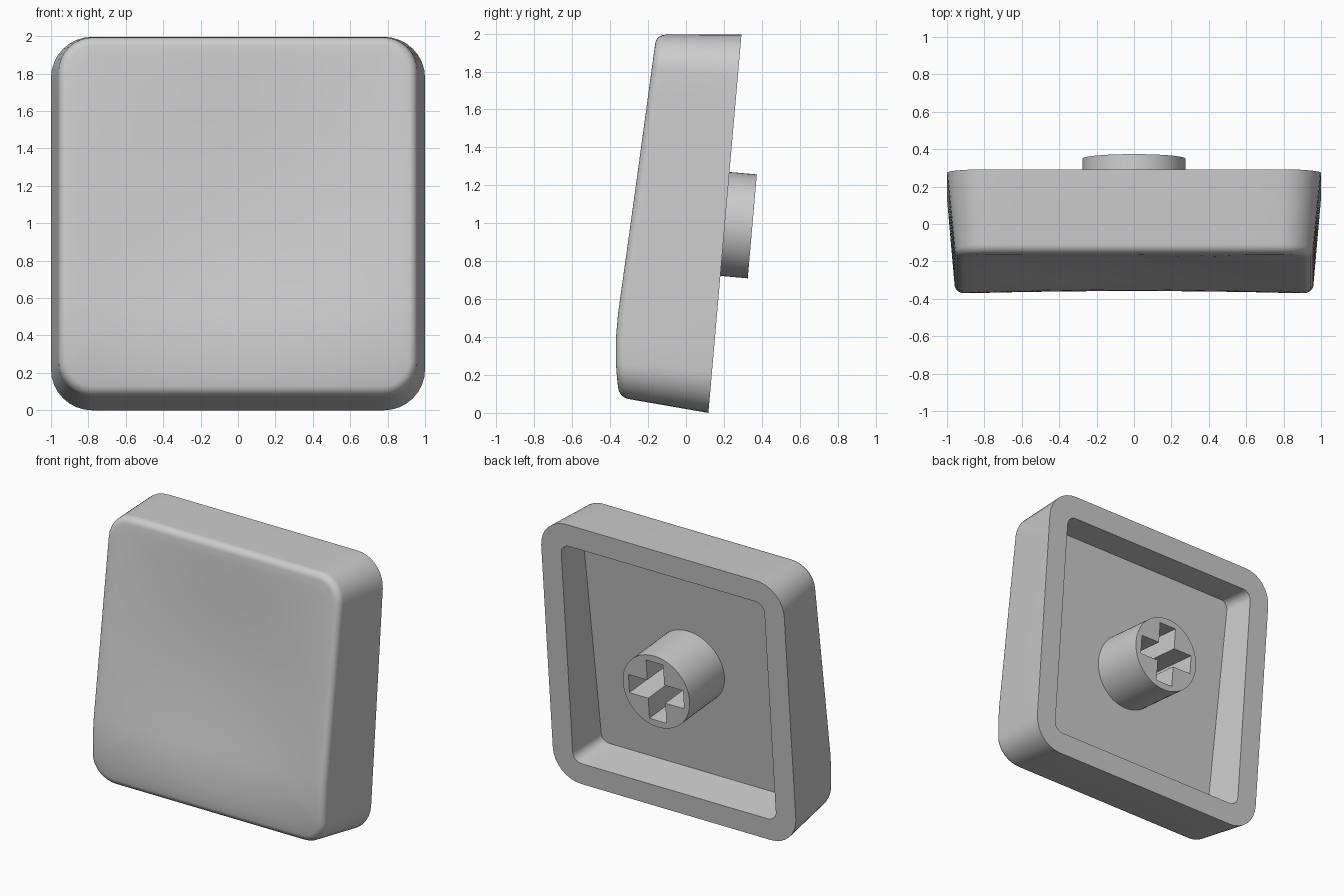
import bpy, bmesh, math
from mathutils import Matrix, Vector

if "Cube" in bpy.data.objects:
    bpy.data.objects.remove(bpy.data.objects["Cube"])

TILT = math.radians(5)
# Local frame: x across, y up along the back plane, z out towards the front
FRAME = Matrix.Translation((0, 0.118, 0)) @ Matrix.Rotation(math.radians(90) - TILT, 4, 'X')

grey = bpy.data.materials.new("light_grey")
grey.diffuse_color = (0.6, 0.6, 0.6, 1)
grey.use_nodes = True
grey.node_tree.nodes["Principled BSDF"].inputs["Base Color"].default_value = grey.diffuse_color


def outline(half_x, y0, y1, r, corner=8, side=12):
    """Rounded rectangle, counter-clockwise, with points along its straight sides."""
    centres = [(half_x - r, y1 - r), (-half_x + r, y1 - r),
               (-half_x + r, y0 + r), (half_x - r, y0 + r)]
    arcs = []
    for q, (cx, cy) in enumerate(centres):
        arcs.append([Vector((cx + r * math.cos(a), cy + r * math.sin(a)))
                     for a in [(q + i / corner) * math.pi / 2 for i in range(corner + 1)]])
    pts = []
    for q, arc in enumerate(arcs):
        nxt = arcs[(q + 1) % 4][0]
        pts += arc + [arc[-1].lerp(nxt, i / side) for i in range(1, side)]
    return pts


def front_height(x, y):
    """Sloping front with a rolled lower edge and a shallow bowl-like dish."""
    h = 0.523 - 0.0503 * (y - 0.451)
    if y < 0.5:
        h -= 0.33 * (0.5 - y) ** 2
    bowl = max(0, 1 - (x / 0.96) ** 2) * max(0, 1 - ((y - 1) / 0.96) ** 2)
    return h - 0.06 * bowl ** 1.5


def bridge(bm, a, b):
    n = len(a)
    for i in range(n):
        bm.faces.new((a[i], a[(i + 1) % n], b[(i + 1) % n], b[i]))


def finish(bm, name):
    bmesh.ops.recalc_face_normals(bm, faces=bm.faces[:])
    me = bpy.data.meshes.new(name)
    bm.transform(FRAME)
    bm.to_mesh(me)
    bm.free()
    me.materials.append(grey)
    ob = bpy.data.objects.new(name, me)
    bpy.context.collection.objects.link(ob)
    bpy.ops.object.select_all(action='DESELECT')
    ob.select_set(True)
    bpy.context.view_layer.objects.active = ob
    bpy.ops.object.shade_smooth_by_angle(angle=math.radians(30))


# Cap shell: cavity floor, cavity wall, rim, outer wall, rounded edge, dished front
bm = bmesh.new()
rings = []


def add_ring(pts, height):
    rings.append([bm.verts.new((p.x, p.y, height(p.x, p.y))) for p in pts])


add_ring(outline(0.812, 0.172, 1.825, 0.06), lambda x, y: 0.315 - 0.05 * y)
add_ring(outline(0.836, 0.16, 1.838, 0.07), lambda x, y: 0)
add_ring(outline(1, 0, 2.004, 0.22), lambda x, y: 0)
FILLET = 0.05
for i in range(7):
    t = i / 6 * math.pi / 2
    inset = FILLET * (1 - math.cos(t))
    drop = FILLET * (1 - math.sin(t))
    edge = outline(0.96 - inset, 0.036 + inset, 1.967 - inset, 0.185 - inset)
    add_ring(edge, lambda x, y: front_height(x, y) - drop)
mid = Vector((0, 1.0))
for k in range(15, 0, -1):
    add_ring([mid.lerp(p, k / 16) for p in edge], front_height)
for a, b in zip(rings, rings[1:]):
    bridge(bm, a, b)
bm.faces.new(rings[0])
centre = bm.verts.new((0, mid.y, front_height(0, mid.y)))
last = rings[-1]
for i in range(len(last)):
    bm.faces.new((last[i], last[(i + 1) % len(last)], centre))
finish(bm, "cap_shell")

# Stem: round post with a cross-shaped socket in its back end
bm = bmesh.new()
L, W = 0.225, 0.07
quarter = [(L, -W), (L, W), (W, W)]
cross = [Matrix.Rotation(q * math.pi / 2, 2) @ Vector(p) for q in range(4) for p in quarter]
circle = [Vector((math.cos(a), math.sin(a))) * 0.275
          for a in [i * math.tau / 64 for i in range(64)]]


def loop(pts, z):
    return [bm.verts.new((p.x, p.y + 1.0, z)) for p in pts]


post_end, post_root = loop(circle, -0.145), loop(circle, 0.29)
slot_end, slot_floor = loop(cross, -0.145), loop(cross, 0.24)
bridge(bm, post_end, post_root)
bridge(bm, slot_end, slot_floor)
bm.faces.new(post_root)
bm.faces.new(slot_floor)
end_edges = [bm.edges.get((ring[i], ring[(i + 1) % len(ring)]))
             for ring in (post_end, slot_end) for i in range(len(ring))]
bmesh.ops.triangle_fill(bm, edges=end_edges, use_beauty=True)
finish(bm, "stem")
